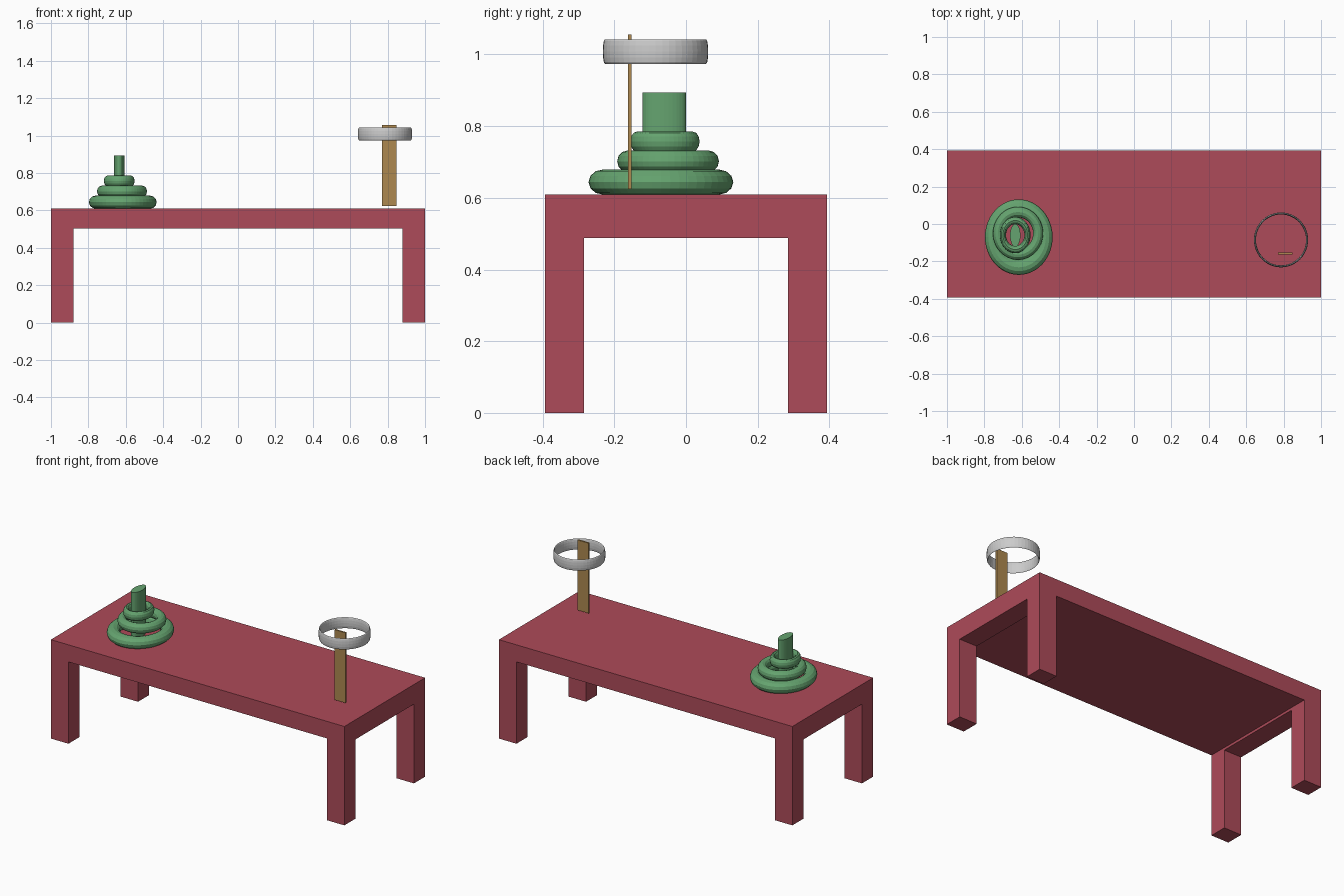
import bpy
from mathutils import Vector

if "Cube" in bpy.data.objects:
    bpy.data.objects.remove(bpy.data.objects["Cube"])


def material(name, color):
    m = bpy.data.materials.new(name)
    m.diffuse_color = (*color, 1)
    m.use_nodes = True
    m.node_tree.nodes["Principled BSDF"].inputs["Base Color"].default_value = m.diffuse_color
    return m


RED = material("red", (0.42, 0.07, 0.10))
GREEN = material("green", (0.13, 0.37, 0.16))
WOOD = material("wood", (0.42, 0.25, 0.08))


def finish(name, mat=None):
    ob = bpy.context.object
    ob.name = name
    if mat:
        ob.data.materials.append(mat)
    return ob


def box(name, lo, hi, mat):
    lo, hi = Vector(lo), Vector(hi)
    bpy.ops.mesh.primitive_cube_add(size=1, location=(lo + hi) / 2)
    bpy.context.object.scale = hi - lo
    return finish(name, mat)


def ring(name, center, half, tube, mat=None):
    """Torus with outer half sizes `half`; tube is the tube's share of the ring radius."""
    bpy.ops.mesh.primitive_torus_add(
        location=center, major_radius=1, minor_radius=tube,
        major_segments=48, minor_segments=12)
    bpy.context.object.scale = (half[0] / (1 + tube), half[1] / (1 + tube), half[2] / tube)
    return finish(name, mat)


# Table: one solid extruded from the front profile, then notched by a lengthwise cutter
W, D, H = 1.0, 0.393, 0.609
profile = [(-W, 0), (-0.88, 0), (-0.88, 0.504), (0.88, 0.504),
           (0.88, 0), (W, 0), (W, H), (-W, H)]
n = len(profile)
verts = [(x, y, z) for y in (-D, D) for x, z in profile]
faces = [tuple(range(n)), tuple(range(2 * n - 1, n - 1, -1))]
faces += [(i, i + n, (i + 1) % n + n, (i + 1) % n) for i in range(n)]
mesh = bpy.data.meshes.new("table")
mesh.from_pydata(verts, [], faces)
table = bpy.data.objects.new("table", mesh)
bpy.context.collection.objects.link(table)
mesh.materials.append(RED)

cutter = box("leg_gap_cutter", (-1.2, -0.284, -0.2), (1.2, 0.284, 0.488), RED)
cutter.hide_render = True
cutter.hide_set(True)
cut = table.modifiers.new("leg_gap", "BOOLEAN")
cut.operation = "DIFFERENCE"
cut.solver = "EXACT"
cut.object = cutter

# Stacked oval rings on a post
ring("bottom_ring", (-0.616, -0.07, 0.644), (0.181, 0.202, 0.035), 0.25, GREEN)
ring("middle_ring", (-0.62, -0.05, 0.702), (0.134, 0.142, 0.03), 0.25, GREEN)
ring("top_ring", (-0.635, -0.059, 0.757), (0.082, 0.097, 0.028), 0.25, GREEN)
bpy.ops.mesh.primitive_cylinder_add(vertices=32, radius=1, depth=1,
                                    location=(-0.635, -0.061, 0.752))
bpy.context.object.scale = (0.028, 0.061, 0.284)
finish("post", GREEN)

# Upright board with a thin tall hoop
box("board", (0.77, -0.162, 0.624), (0.847, -0.152, 1.056), WOOD)
ring("hoop", (0.786, -0.085, 1.008), (0.145, 0.147, 0.034), 0.04)
